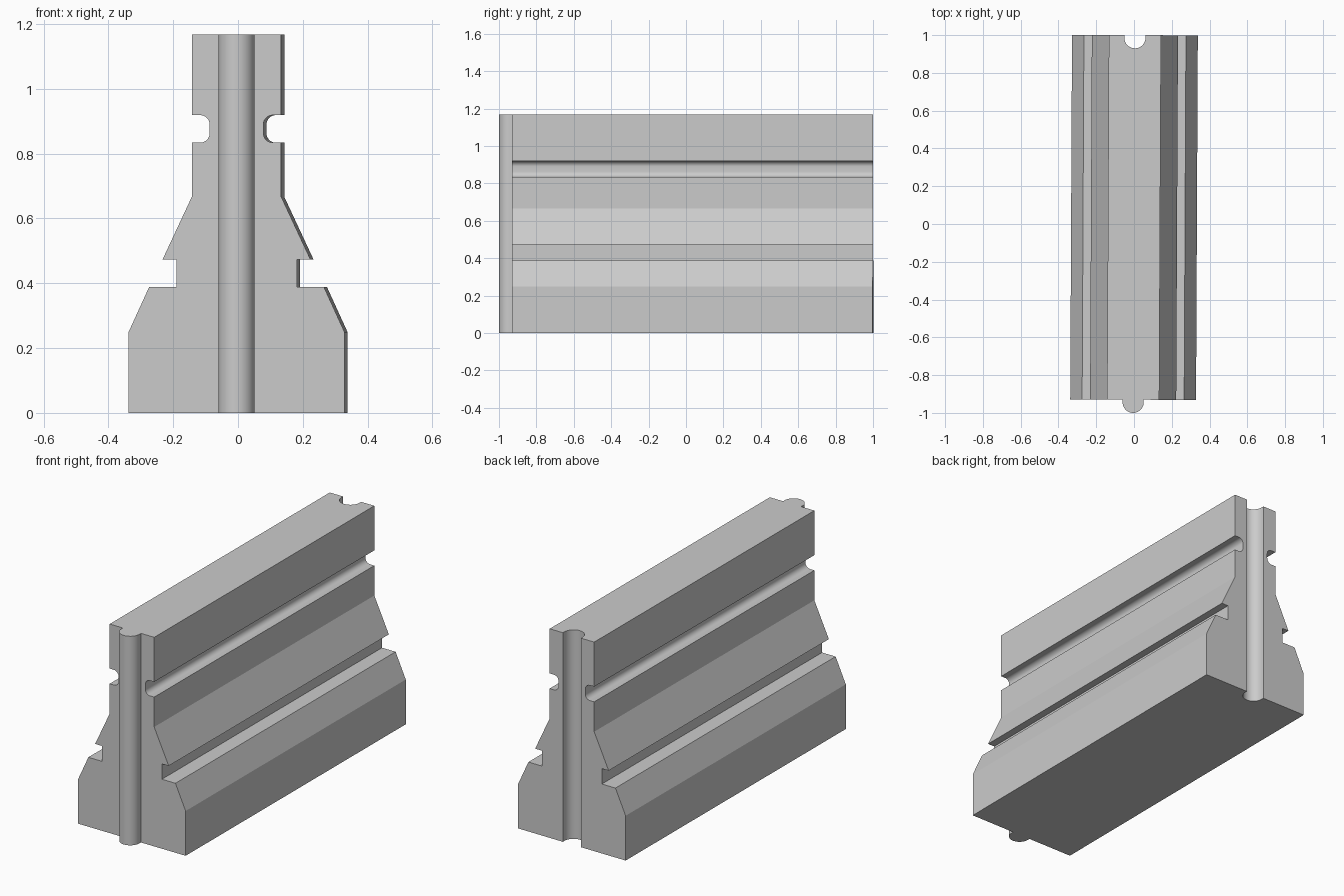
import bpy, bmesh
from math import sin, cos, pi
from mathutils import Matrix, Vector

if "Cube" in bpy.data.objects:
    bpy.data.objects.remove(bpy.data.objects["Cube"])

SKEW = -0.0049          # barrier sits very slightly turned about z
FRONT, BACK, TOP = -0.93, 1.0, 1.168


def prism(name, points, offset):
    """Extrude a closed outline of 3D points along offset."""
    bm = bmesh.new()
    face = bm.faces.new([bm.verts.new(p) for p in points])
    ext = bmesh.ops.extrude_face_region(bm, geom=[face])["geom"]
    # the source face stays as the first cap
    bmesh.ops.translate(bm, vec=Vector(offset),
                        verts=[g for g in ext if isinstance(g, bmesh.types.BMVert)])
    bmesh.ops.recalc_face_normals(bm, faces=bm.faces)
    mesh = bpy.data.meshes.new(name)
    bm.to_mesh(mesh)
    bm.free()
    obj = bpy.data.objects.new(name, mesh)
    bpy.context.collection.objects.link(obj)
    return obj


def arc(cx, cy, r, a0, a1, n):
    return [(cx + r * cos(a0 + (a1 - a0) * i / n),
             cy + r * sin(a0 + (a1 - a0) * i / n)) for i in range(n + 1)]


def key(name, y_open, y_arc, r, z0, z1):
    """Round-nosed vertical key pointing to -y."""
    outline = [(r, y_open)] + arc(0, y_arc, r, 0, -pi, 20) + [(-r, y_open)]
    return prism(name, [(x, y, z0) for x, y in outline], (0, 0, z1 - z0))


# Right half of the cross-section, bottom to top, with rounded upper groove
half = [(0.333, 0), (0.333, 0.25), (0.27, 0.388), (0.186, 0.388),
        (0.186, 0.474), (0.228, 0.474), (0.138, 0.667), (0.138, 0.834)]
half += arc(0.112, 0.863, 0.029, -pi / 2, -pi, 8)
half += arc(0.112, 0.890, 0.029, pi, pi / 2, 8)
half += [(0.138, 0.919), (0.138, TOP)]
outline = half + [(-x, z) for x, z in reversed(half)]
body = prism("barrier_body", [(x, FRONT, z) for x, z in outline],
             (0, BACK - FRONT, 0))

# Front tongue and matching back groove
tongue = key("front_tongue", FRONT + 0.05, -0.944, 0.056, 0, TOP)
groove = key("back_groove_cutter", BACK + 0.1, 0.986, 0.056, -0.1, TOP + 0.1)

bpy.context.view_layer.objects.active = body
for helper, op in ((tongue, "UNION"), (groove, "DIFFERENCE")):
    helper.hide_render = True
    mod = body.modifiers.new(helper.name, "BOOLEAN")
    mod.object, mod.operation, mod.solver = helper, op, "EXACT"
    bpy.ops.object.modifier_apply(modifier=mod.name)
    bpy.data.objects.remove(helper)

# Slight turn and smooth rounded parts
body.data.transform(Matrix.Rotation(SKEW, 4, "Z"))
body.select_set(True)
bpy.ops.object.shade_smooth_by_angle(angle=pi / 9)
